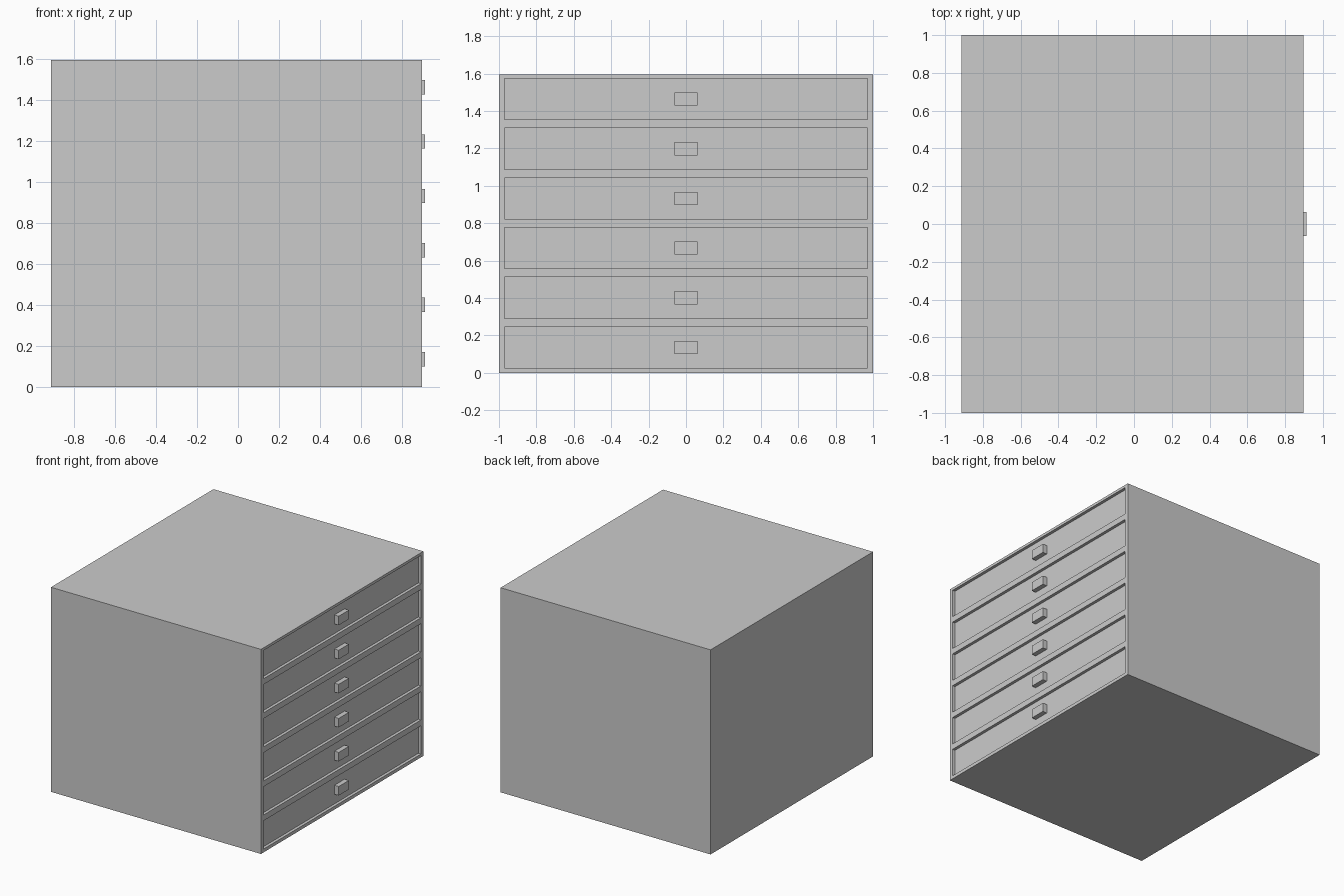
import bpy
import bmesh
from mathutils import Matrix, Vector

if "Cube" in bpy.data.objects:
    bpy.data.objects.remove(bpy.data.objects["Cube"])

X_BACK, X_FACE, X_PULL = -0.912, 0.898, 0.912   # back, frame face, handle face
HEIGHT = 1.594
DRAWERS, PITCH, FIRST_Z = 6, 0.2654, 0.026
OPEN_W, OPEN_H = 1.94, 0.22
RECESS, PANEL = 0.023, 0.02


def boxes(name, bounds):
    """One object made of boxes, each given as (low corner, high corner)."""
    bm = bmesh.new()
    for low, high in bounds:
        low, high = Vector(low), Vector(high)
        size = high - low
        bmesh.ops.create_cube(
            bm, size=1.0,
            matrix=Matrix.Translation((low + high) / 2) @ Matrix.Diagonal((*size, 1)))
    mesh = bpy.data.meshes.new(name)
    bm.to_mesh(mesh)
    bm.free()
    obj = bpy.data.objects.new(name, mesh)
    bpy.context.collection.objects.link(obj)
    return obj


x_panel = X_FACE - RECESS
bottoms = [FIRST_Z + i * PITCH for i in range(DRAWERS)]

# Cabinet with one pocket per drawer
cabinet = boxes("cabinet", [((X_BACK, -1, 0), (X_FACE, 1, HEIGHT))])
cutter = boxes("pocket_cutter", [
    ((x_panel - PANEL, -OPEN_W / 2, z), (X_FACE + 0.1, OPEN_W / 2, z + OPEN_H))
    for z in bottoms])
cutter.hide_render = True
mod = cabinet.modifiers.new("pockets", 'BOOLEAN')
mod.operation = 'DIFFERENCE'
mod.solver = 'EXACT'
mod.object = cutter
bpy.context.view_layer.objects.active = cabinet
bpy.ops.object.modifier_apply(modifier=mod.name)
bpy.data.objects.remove(cutter, do_unlink=True)

# Drawer fronts set back in the pockets, each with a block handle
for i, z in enumerate(bottoms, 1):
    boxes(f"drawer_front_{i}", [
        ((x_panel - PANEL, -OPEN_W / 2, z), (x_panel, OPEN_W / 2, z + OPEN_H))])
    mid = z + OPEN_H / 2
    boxes(f"drawer_handle_{i}", [
        ((x_panel, -0.0625, mid - 0.035), (X_PULL, 0.0625, mid + 0.035))])
